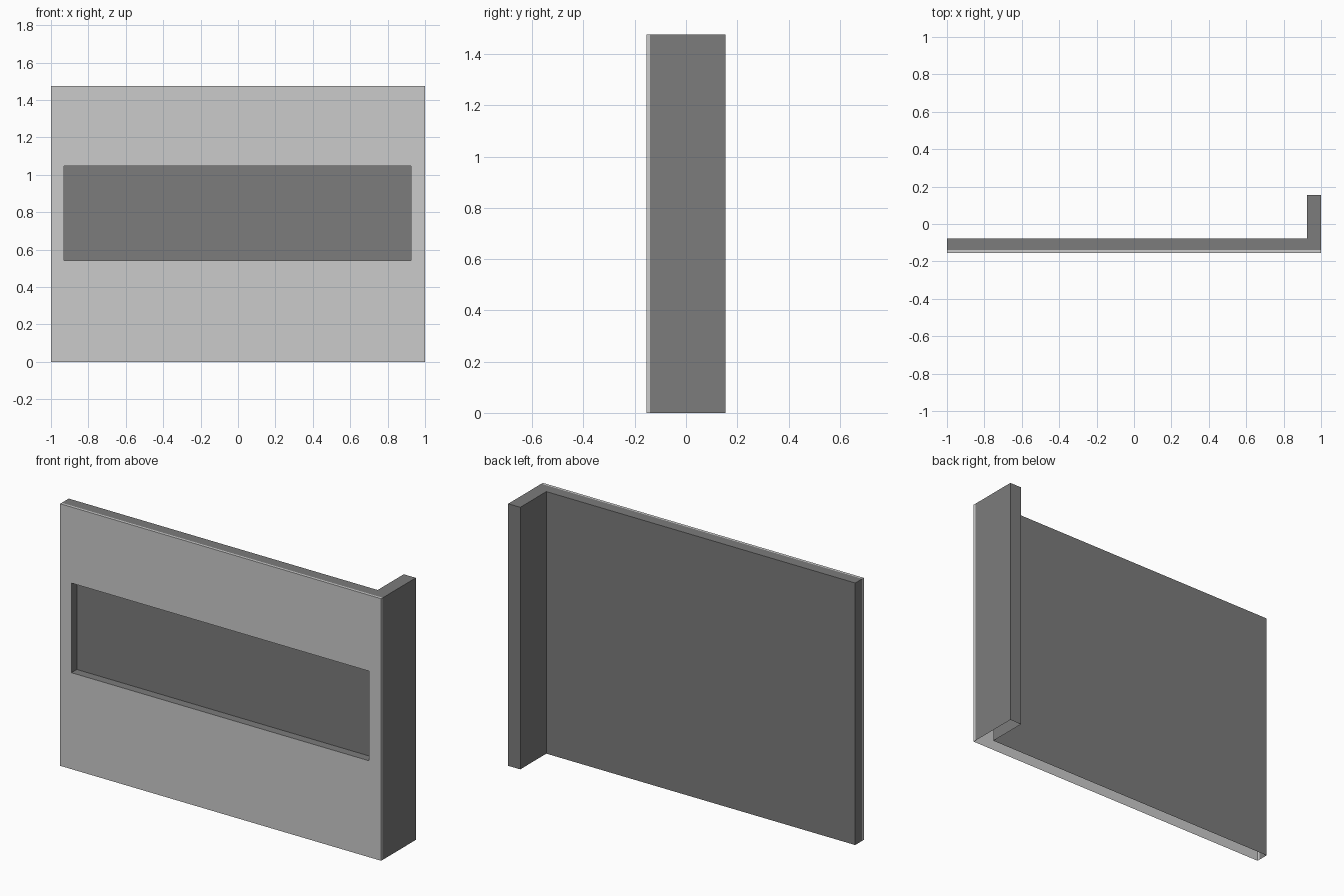
import bpy, bmesh

if "Cube" in bpy.data.objects:
    bpy.data.objects.remove(bpy.data.objects["Cube"])

H = 1.476                                   # overall height
FRONT, SEAM, REAR, WING = -0.154, -0.14, -0.078, 0.154   # y planes
FLOOR = -0.106                              # recess back plane
XS = [-1, -0.93, 0.925, 1]                  # panel / opening columns
ZS = [0, 0.543, 1.048, H]                   # panel / opening rows


def material(name, value):
    mat = bpy.data.materials.new(name)
    mat.diffuse_color = (value, value, value, 1)
    mat.use_nodes = True
    mat.node_tree.nodes["Principled BSDF"].inputs["Base Color"].default_value = mat.diffuse_color
    return mat


def make(name, faces, mat):
    """Build an object from a list of polygons, welding shared corners."""
    bm = bmesh.new()
    for pts in faces:
        bm.faces.new([bm.verts.new(p) for p in pts])
    bmesh.ops.remove_doubles(bm, verts=bm.verts, dist=1e-5)
    mesh = bpy.data.meshes.new(name)
    bm.to_mesh(mesh)
    bm.free()
    mesh.materials.append(mat)
    obj = bpy.data.objects.new(name, mesh)
    bpy.context.collection.objects.link(obj)
    return obj


def strip(path):
    """Vertical walls rising from an open xy path."""
    return [[(*a, 0), (*b, 0), (*b, H), (*a, H)] for a, b in zip(path, path[1:])]


def rect(x0, x1, z0, z1, y):
    return [(x0, y, z0), (x1, y, z0), (x1, y, z1), (x0, y, z1)]


light = material("light_grey", 0.8)
dark = material("dark_grey", 0.2)

# Hollow L-shaped body, closed on top and open underneath
outline = [(1, SEAM), (1, WING), (XS[2], WING), (XS[2], REAR), (-1, REAR), (-1, SEAM)]
make("body_shell", strip(outline) + [[(*p, H) for p in outline]], dark)

# Thin front panel framing the opening, with its narrow rim
frame = [rect(XS[i], XS[i + 1], ZS[j], ZS[j + 1], FRONT)
         for i in range(3) for j in range(3) if (i, j) != (1, 1)]
rim = strip([(-1, SEAM), (-1, FRONT)]) + strip([(1, FRONT), (1, SEAM)])
rim.append([(-1, FRONT, H), (1, FRONT, H), (1, SEAM, H), (-1, SEAM, H)])
make("front_panel", frame + rim, light)

# Dark recess lining the opening
mouth = rect(XS[1], XS[2], ZS[1], ZS[2], FRONT)
back = rect(XS[1], XS[2], ZS[1], ZS[2], FLOOR)
sides = [[mouth[i], mouth[(i + 1) % 4], back[(i + 1) % 4], back[i]] for i in range(4)]
make("recess", sides + [back], dark)
